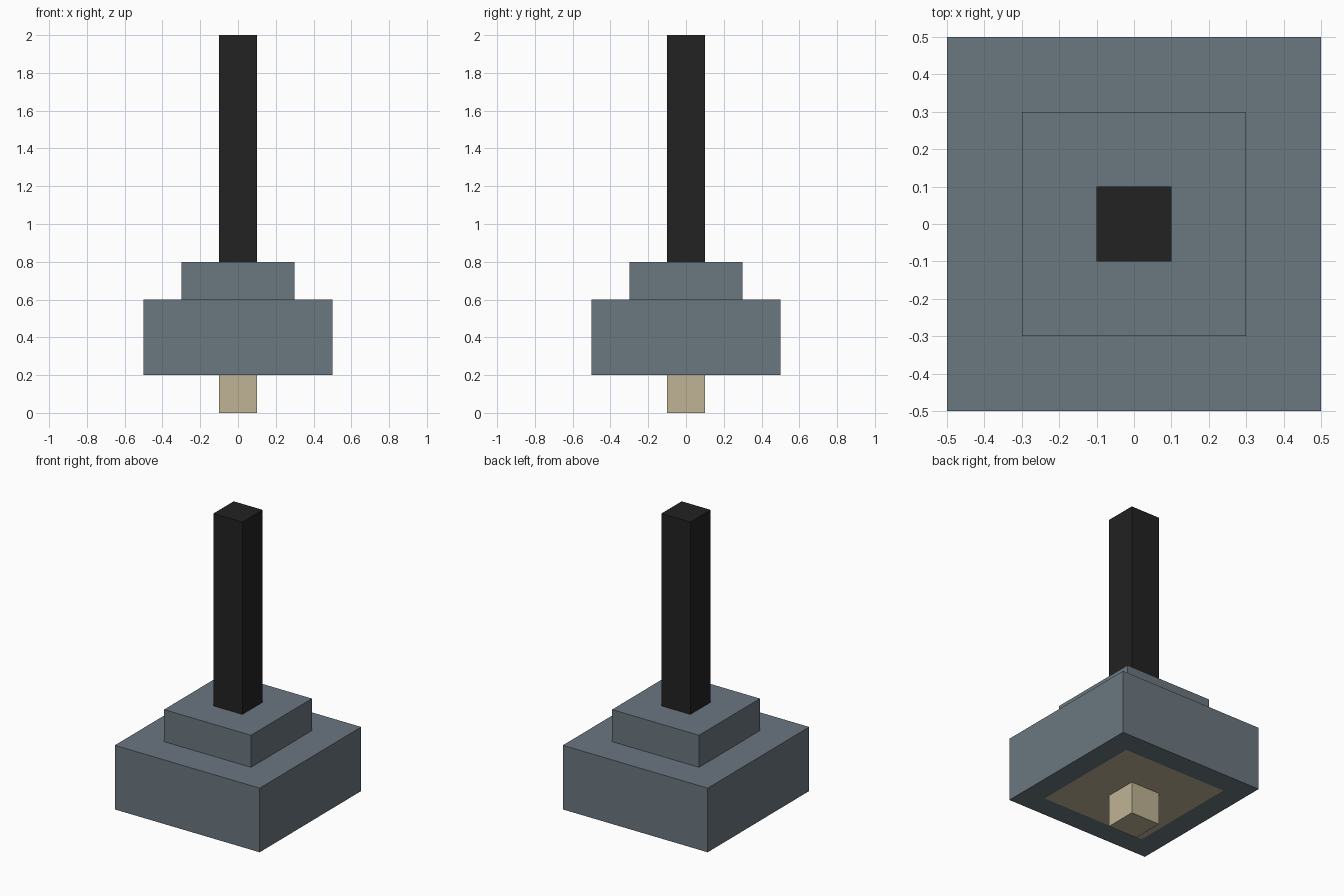
import bpy
import bmesh

default = bpy.data.objects.get("Cube")
if default:
    bpy.data.objects.remove(default, do_unlink=True)


def material(name, color):
    mat = bpy.data.materials.new(name)
    mat.use_nodes = True
    mat.diffuse_color = (*color, 1)
    mat.node_tree.nodes["Principled BSDF"].inputs["Base Color"].default_value = (*color, 1)
    return mat


slate = material("slate grey", (0.147, 0.184, 0.216))
tan = material("tan", (0.527, 0.456, 0.305))
black = material("black", (0.016, 0.016, 0.016))


def square_block(name, width, bottom, top, *mats, underside_margin=0):
    """Square block; an underside margin leaves a panel in the second material."""
    bm = bmesh.new()
    bmesh.ops.create_cube(bm, size=1)
    for v in bm.verts:
        v.co.x *= width
        v.co.y *= width
        v.co.z = top if v.co.z > 0 else bottom
    bm.normal_update()
    if underside_margin:
        panel = min(bm.faces, key=lambda f: f.normal.z)
        bmesh.ops.inset_region(bm, faces=[panel], thickness=underside_margin)
        panel.material_index = 1
    mesh = bpy.data.meshes.new(name)
    bm.to_mesh(mesh)
    bm.free()
    for mat in mats:
        mesh.materials.append(mat)
    obj = bpy.data.objects.new(name, mesh)
    bpy.context.collection.objects.link(obj)
    return obj


# Bottom peg, wide body with a tan panel underneath, upper step and tall post
square_block("bottom_peg", 0.2, 0, 0.2, tan)
square_block("main_body", 1, 0.2, 0.6, slate, tan, underside_margin=0.2)
square_block("upper_step", 0.6, 0.6, 0.8, slate)
square_block("post", 0.2, 0.8, 2, black)
